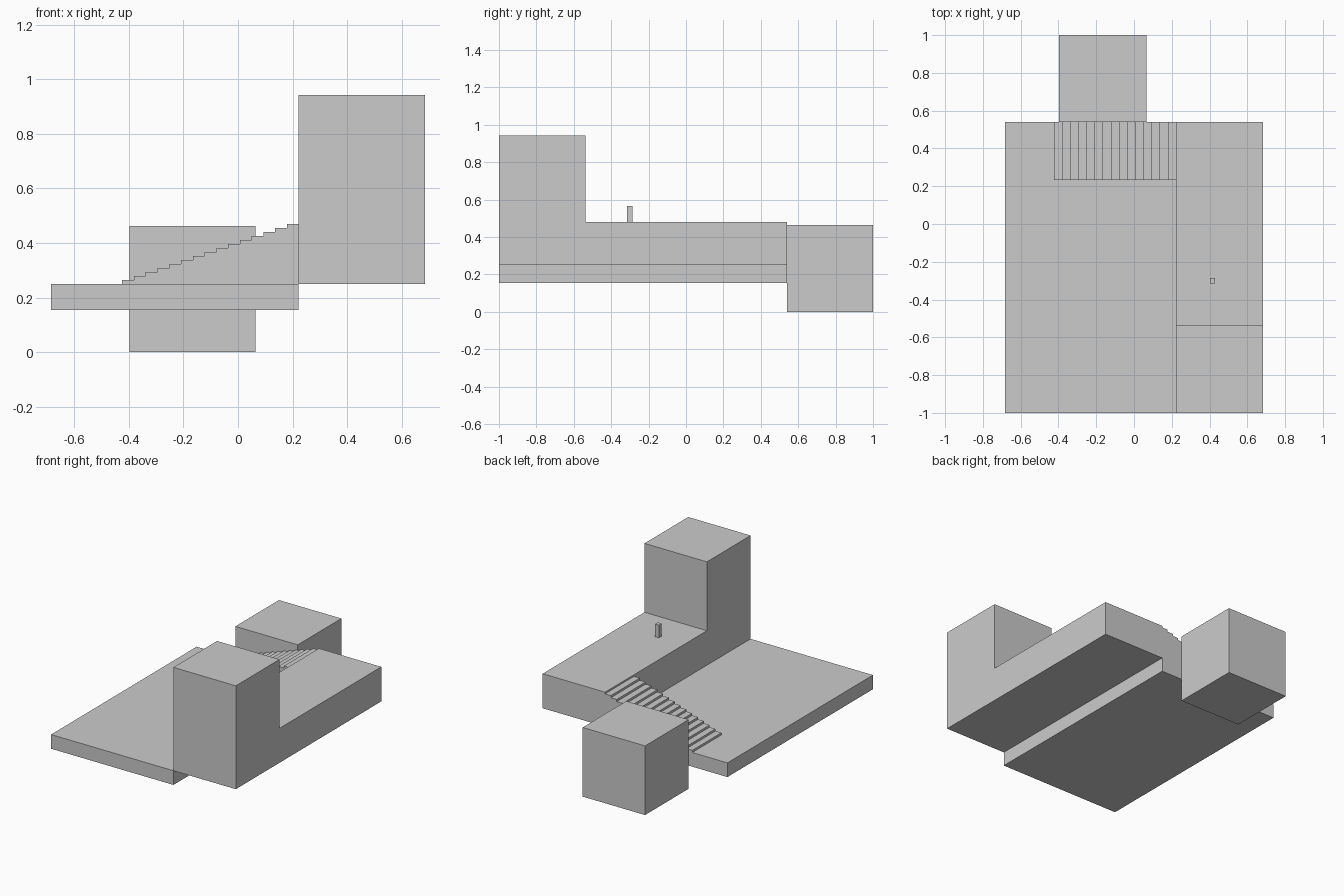
import bpy

if "Cube" in bpy.data.objects:
    bpy.data.objects.remove(bpy.data.objects["Cube"])


def prism(name, profile, axis, start, end):
    """Extrude a closed 2D profile along x (profile is y,z) or y (profile is x,z)."""
    def point(a, b, t):
        return (t, a, b) if axis == 'x' else (a, t, b)
    n = len(profile)
    verts = [point(a, b, t) for t in (start, end) for a, b in profile]
    faces = [tuple(range(n))[::-1], tuple(range(n, 2 * n))]
    faces += [(i, (i + 1) % n, (i + 1) % n + n, i + n) for i in range(n)]
    if axis == 'y':
        faces = [f[::-1] for f in faces]
    mesh = bpy.data.meshes.new(name)
    mesh.from_pydata(verts, [], faces)
    mesh.update()
    obj = bpy.data.objects.new(name, mesh)
    bpy.context.collection.objects.link(obj)
    return obj


def box(name, x, y, z):
    profile = [(y[0], z[0]), (y[1], z[0]), (y[1], z[1]), (y[0], z[1])]
    return prism(name, profile, 'x', *x)


FLOOR, DECK = 0.25, 0.481
EDGE, BACK = 0.222, 0.539

# Low courtyard slab
box("lower_slab", (-0.684, EDGE), (-1, BACK), (0.155, FLOOR))

# Raised terrace with tower, one L-shaped profile
prism("terrace_and_tower",
      [(-1, FLOOR), (BACK, FLOOR), (BACK, DECK),
       (-0.538, DECK), (-0.538, 0.942), (-1, 0.942)],
      'x', EDGE, 0.684)

# Block behind the slab
box("rear_block", (-0.397, 0.065), (BACK, 1), (0, 0.463))

# Small post on the terrace
box("post", (0.402, 0.43), (-0.315, -0.287), (DECK, 0.566))

# Solid staircase climbing to the terrace
STEPS, FOOT = 15, -0.424
run, rise = (EDGE - FOOT) / STEPS, 0.22 / STEPS
outline = [(EDGE, FLOOR)]
for i in reversed(range(STEPS)):
    top = FLOOR + rise * (i + 1)
    outline += [(FOOT + run * (i + 1), top), (FOOT + run * i, top)]
outline.append((FOOT, FLOOR))
prism("staircase", outline, 'y', 0.232, BACK)
